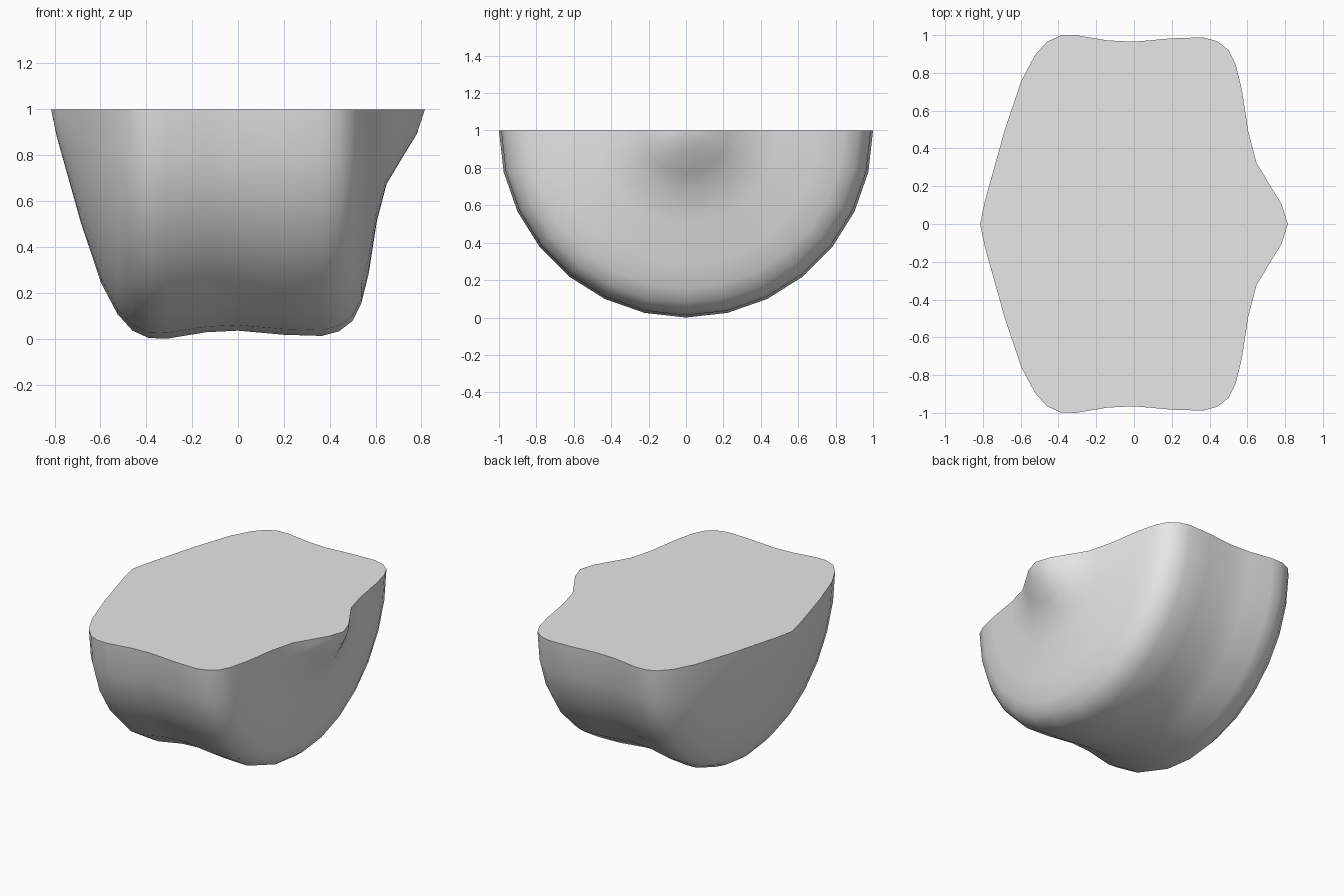
import bpy
import bmesh
from math import pi, radians
from mathutils import Vector

# Remove the default cube
cube = bpy.data.objects.get("Cube")
if cube:
    bpy.data.objects.remove(cube, do_unlink=True)

# Single plain material
grey = bpy.data.materials.new("light_grey")
grey.use_nodes = True
colour = (0.8, 0.8, 0.8, 1.0)
grey.diffuse_color = colour
grey.node_tree.nodes["Principled BSDF"].inputs["Base Color"].default_value = colour

# Outline of the rounded body: position along the axis, radius
PROFILE = [
    (-0.815, 0), (-0.79, 0.12), (-0.685, 0.495), (-0.597, 0.757), (-0.525, 0.893),
    (-0.46, 0.965), (-0.39, 0.997), (-0.31, 1.0), (-0.14, 0.972), (0, 0.965),
    (0.2, 0.983), (0.365, 0.988), (0.44, 0.968), (0.5, 0.922), (0.538, 0.845),
    (0.57, 0.715), (0.605, 0.49), (0.648, 0.325), (0.706, 0.228), (0.78, 0.107),
    (0.815, 0),
]

# Sweep the outline half a turn below the axis
bm = bmesh.new()
axis_point = Vector((0, 0, 1))
verts = [bm.verts.new((x, -r, 1)) for x, r in PROFILE]
edges = [bm.edges.new(pair) for pair in zip(verts, verts[1:])]
bmesh.ops.spin(bm, geom=verts + edges, cent=axis_point, axis=(1, 0, 0),
               angle=pi, steps=14)
bmesh.ops.remove_doubles(bm, verts=bm.verts, dist=0.0005)

# Close the flat top
rim = [e for e in bm.edges if e.is_boundary]
bmesh.ops.contextual_create(bm, geom=rim)
bmesh.ops.recalc_face_normals(bm, faces=bm.faces)

mesh = bpy.data.meshes.new("half_body")
bm.to_mesh(mesh)
bm.free()
mesh.materials.append(grey)
body = bpy.data.objects.new("half_body", mesh)
bpy.context.collection.objects.link(body)

# Smooth the curved side and keep the rim sharp
bpy.ops.object.select_all(action="DESELECT")
body.select_set(True)
bpy.context.view_layer.objects.active = body
bpy.ops.object.shade_smooth_by_angle(angle=radians(40))
